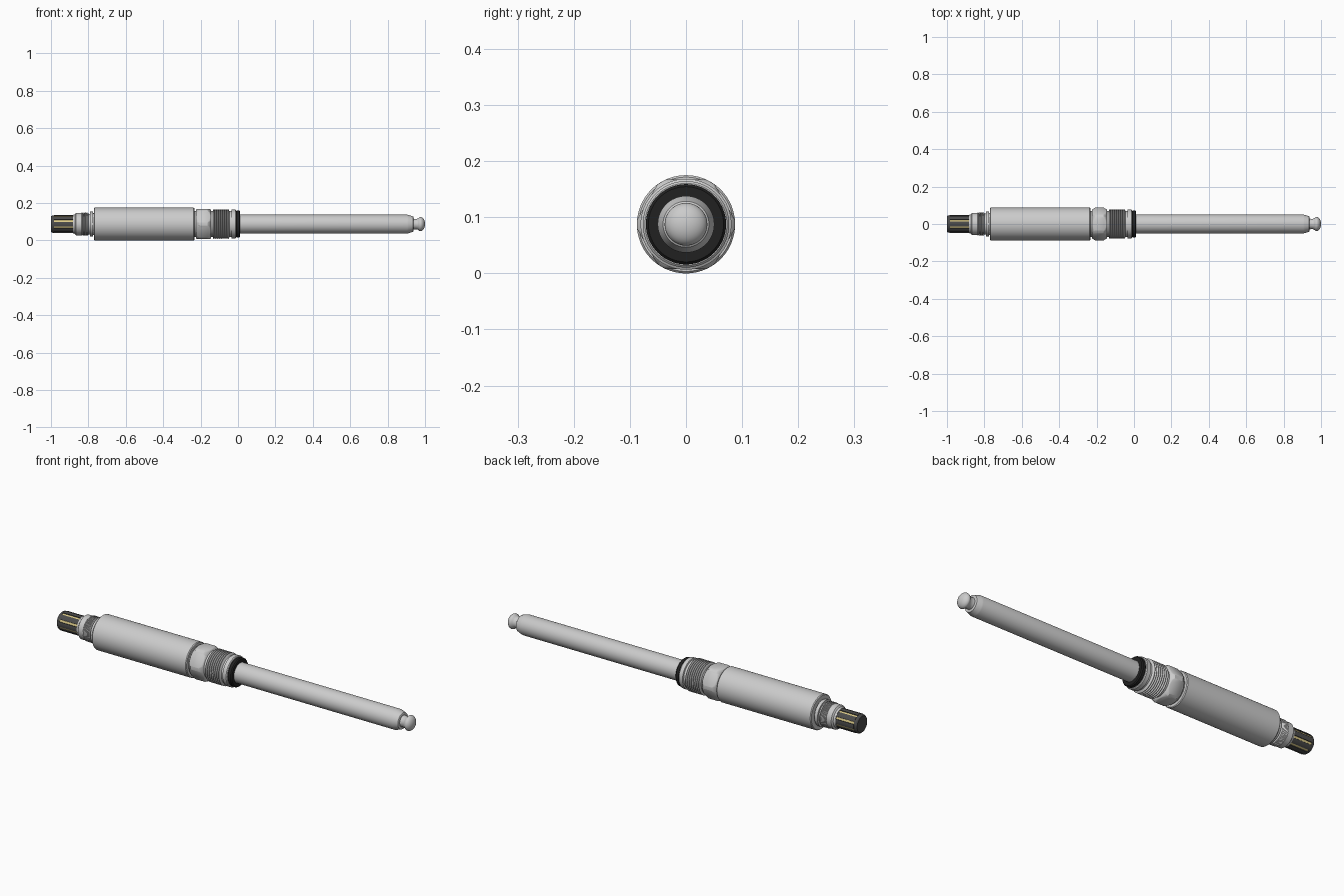
import bpy, bmesh, math

if "Cube" in bpy.data.objects:
    bpy.data.objects.remove(bpy.data.objects["Cube"])

CZ = 0.0875   # height of the long axis


def material(name, rgb):
    m = bpy.data.materials.new(name)
    m.diffuse_color = (*rgb, 1)
    m.use_nodes = True
    m.node_tree.nodes["Principled BSDF"].inputs["Base Color"].default_value = m.diffuse_color
    return m


BLACK = material("black_rubber", (0.015, 0.015, 0.015))
DARK = material("dark_plastic", (0.07, 0.07, 0.07))
GOLD = material("gold_contact", (0.72, 0.6, 0.25))


def finish(bm, name, mat=None):
    bmesh.ops.remove_doubles(bm, verts=bm.verts, dist=1e-6)
    bmesh.ops.recalc_face_normals(bm, faces=bm.faces)
    me = bpy.data.meshes.new(name)
    bm.to_mesh(me)
    bm.free()
    ob = bpy.data.objects.new(name, me)
    bpy.context.collection.objects.link(ob)
    ob.location.z = CZ
    if mat:
        me.materials.append(mat)
    bpy.ops.object.select_all(action='DESELECT')
    ob.select_set(True)
    bpy.context.view_layer.objects.active = ob
    bpy.ops.object.shade_smooth_by_angle(angle=math.radians(30))
    return ob


def lathe(name, profile, mat=None, segs=64, closed=False):
    """Revolve (x, radius) points about the x axis."""
    bm = bmesh.new()
    vs = [bm.verts.new((x, 0, r)) for x, r in profile]
    pairs = list(zip(vs, vs[1:])) + ([(vs[-1], vs[0])] if closed else [])
    edges = [bm.edges.new(p) for p in pairs]
    bmesh.ops.spin(bm, geom=vs + edges, cent=(0, 0, 0), axis=(1, 0, 0),
                   angle=2 * math.pi, steps=segs)
    return finish(bm, name, mat)


def thread(x0, x1, n, r_out, r_in):
    """Zigzag profile of n thread ridges."""
    p = (x1 - x0) / n
    pts = []
    for i in range(n):
        x = x0 + i * p
        pts += [(x, r_in), (x + 0.4 * p, r_out), (x + 0.6 * p, r_out)]
    return pts + [(x1, r_in)]


def prism(name, ring, x0, x1, mat=None):
    """Extrude a (y, z) outline along x."""
    bm = bmesh.new()
    f = bm.faces.new([bm.verts.new((x0, y, z)) for y, z in ring])
    g = bmesh.ops.extrude_face_region(bm, geom=[f])
    bmesh.ops.translate(bm, vec=(x1 - x0, 0, 0),
                        verts=[v for v in g["geom"] if isinstance(v, bmesh.types.BMVert)])
    return finish(bm, name, mat)


# connector plug: round core with eight slots between ribs
R, N = 0.048, 8
ring = []
for i in range(N):
    a = (i + 0.5) * 2 * math.pi / N
    for k in (-0.13, 0.13):
        ring.append((0.04 * math.cos(a + k * 1.15), 0.04 * math.sin(a + k * 1.15)))
    for j in range(7):
        b = a + 0.13 + j / 6 * (2 * math.pi / N - 0.26)
        ring.append((R * math.cos(b), R * math.sin(b)))
prism("connector_plug", ring, -0.985, -0.872, DARK)
lathe("connector_end_cap", [(-1, 0), (-1, 0.041), (-0.994, 0.046),
                            (-0.984, 0.047), (-0.984, 0)], DARK)

# gold contacts lying in the slots
for i in range(N):
    a = (i + 0.5) * 2 * math.pi / N
    c, s = math.cos(a), math.sin(a)
    quad = [(r * c - t * s, r * s + t * c) for r, t in
            ((0.036, -0.005), (0.0445, -0.005), (0.0445, 0.005), (0.036, 0.005))]
    prism(f"contact_{i + 1}", quad, -0.984, -0.875, GOLD)

# threaded collar behind the connector
lathe("connector_collar",
      [(-0.882, 0), (-0.882, 0.049), (-0.872, 0.052), (-0.866, 0.06), (-0.838, 0.06)]
      + thread(-0.837, -0.8, 6, 0.063, 0.057)
      + [(-0.799, 0.055), (-0.792, 0.055), (-0.792, 0.066), (-0.775, 0.066),
         (-0.775, 0.058), (-0.765, 0.058), (-0.765, 0)])

# main body sleeve
lathe("body", [(-0.77, 0), (-0.77, 0.084), (-0.766, 0.0875), (-0.237, 0.0875),
               (-0.233, 0.084), (-0.233, 0)], segs=96)
lathe("body_neck", [(-0.24, 0), (-0.24, 0.07), (-0.22, 0.07), (-0.22, 0)])

# hex nut: prism with corners rounded off by a chamfer solid
hexa = [(0.092 * math.cos(i * math.pi / 3), 0.092 * math.sin(i * math.pi / 3))
        for i in range(6)]
nut = prism("hex_nut", hexa, -0.225, -0.145)
cutter = lathe("nut_chamfer", [(-0.23, 0), (-0.23, 0.074), (-0.208, 0.0873),
                               (-0.162, 0.0873), (-0.14, 0.074), (-0.14, 0)])
cutter.hide_render = True
mod = nut.modifiers.new("chamfer", 'BOOLEAN')
mod.operation, mod.object, mod.solver = 'INTERSECT', cutter, 'EXACT'
bpy.context.view_layer.objects.active = nut
bpy.ops.object.modifier_apply(modifier="chamfer")
bpy.data.objects.remove(cutter)

# process thread with run-out ring and gasket seat
lathe("process_thread",
      [(-0.15, 0), (-0.15, 0.07), (-0.135, 0.07)]
      + thread(-0.134, -0.048, 8, 0.081, 0.073)
      + [(-0.046, 0.07), (-0.036, 0.07), (-0.034, 0.077), (-0.014, 0.077),
         (-0.01, 0.073), (-0.01, 0)])

# black sealing ring
lathe("sealing_ring", [(-0.011, 0.048), (-0.011, 0.068), (-0.007, 0.0715), (0.007, 0.0715),
                       (0.012, 0.067), (0.012, 0.048)], BLACK, closed=True)

# probe shaft with tapered shoulder, narrow neck and domed tip
dome = [(0.975 + 0.025 * math.sin(t), 0.038 * math.cos(t))
        for t in (i * math.pi / 20 for i in range(11))]
lathe("probe_shaft", [(-0.015, 0), (-0.015, 0.0505), (0.905, 0.0505), (0.912, 0.049),
                      (0.936, 0.041), (0.938, 0.038), (0.938, 0)])
lathe("probe_tip", [(0.93, 0), (0.93, 0.03), (0.945, 0.028), (0.957, 0.028),
                    (0.964, 0.031), (0.969, 0.036)] + dome[:-1] + [(1.0, 0)])
